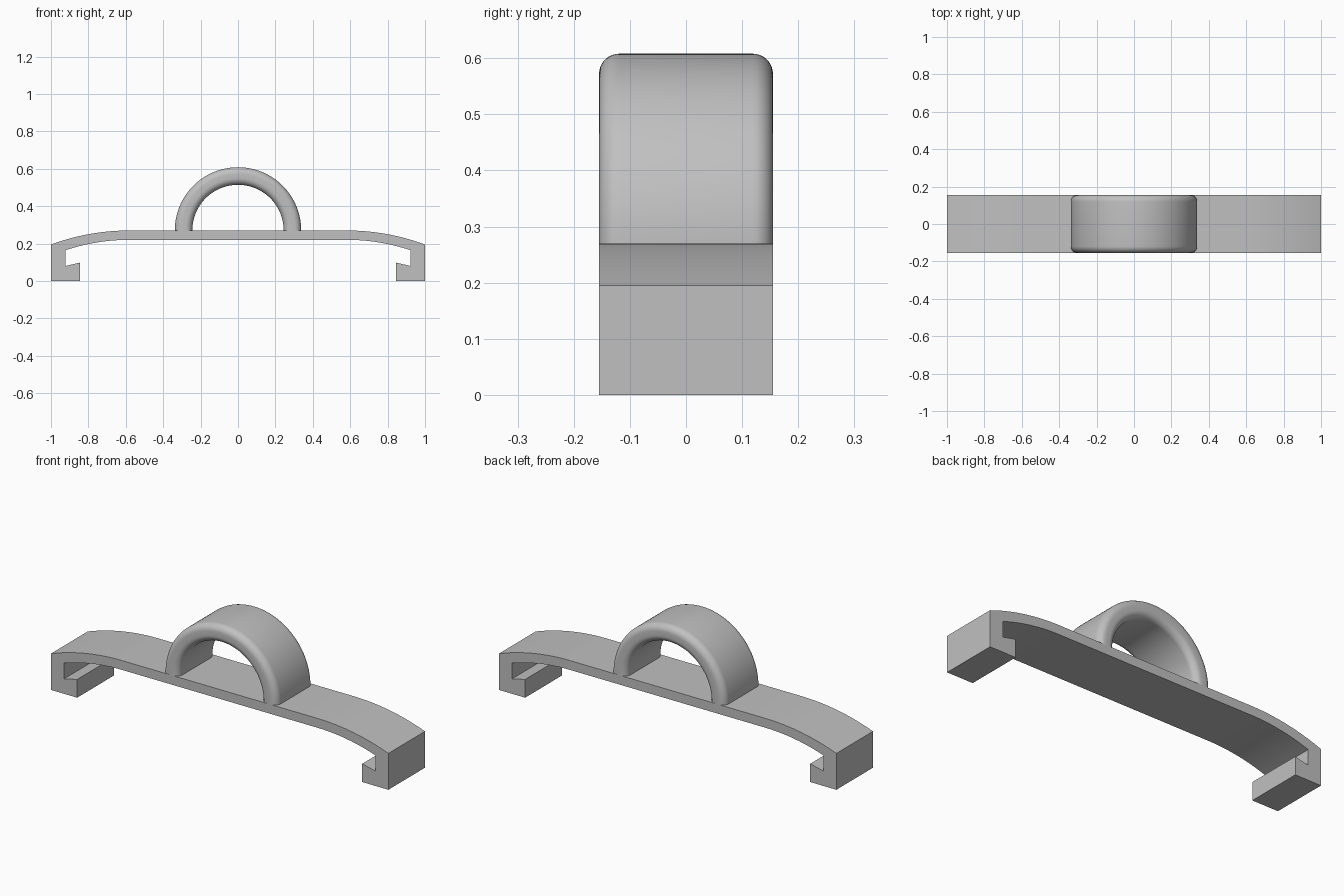
import bpy, bmesh
from math import sin, cos, pi, sqrt, radians
from mathutils import Vector, Matrix

cube = bpy.data.objects.get("Cube")
if cube:
    bpy.data.objects.remove(cube, do_unlink=True)

HALF_DEPTH = 0.155
DECK_Z = 0.27

grey = bpy.data.materials.new("light grey")
grey.use_nodes = True
colour = (0.53, 0.53, 0.53, 1)
grey.diffuse_color = colour
grey.node_tree.nodes["Principled BSDF"].inputs["Base Color"].default_value = colour


def make_object(name, bm, angle):
    bmesh.ops.recalc_face_normals(bm, faces=bm.faces)
    mesh = bpy.data.meshes.new(name)
    bm.to_mesh(mesh)
    bm.free()
    mesh.materials.append(grey)
    obj = bpy.data.objects.new(name, mesh)
    bpy.context.collection.objects.link(obj)
    bpy.ops.object.select_all(action='DESELECT')
    obj.select_set(True)
    bpy.context.view_layer.objects.active = obj
    bpy.ops.object.shade_smooth_by_angle(angle=radians(angle))
    return obj


def drooping_arc(x0, x1, z, drop, steps=12):
    """Arc that leaves level at x0 and has fallen by drop at x1."""
    run = x1 - x0
    r = (run * run + drop * drop) / (2 * drop)
    xs = [run * i / steps for i in range(steps + 1)]
    return [(x0 + x, z - r + sqrt(r * r - x * x)) for x in xs]


# Strap with a hooked clip at each end: half profile, mirrored and extruded
top = drooping_arc(0.58, 1.0, DECK_Z, 0.075)
hook = [(1.0, 0), (0.845, 0), (0.845, 0.098), (0.923, 0.08)]
under = drooping_arc(0.58, 0.923, 0.22, 0.056)[::-1]
half = top + hook + under
outline = half + [(-x, z) for x, z in reversed(half)]
bm = bmesh.new()
front = bm.faces.new([bm.verts.new((x, -HALF_DEPTH, z)) for x, z in outline])
back = bmesh.ops.extrude_face_region(bm, geom=[front], use_keep_orig=True)
bmesh.ops.translate(bm, vec=(0, 2 * HALF_DEPTH, 0),
                    verts=[g for g in back["geom"] if isinstance(g, bmesh.types.BMVert)])
make_object("strap_with_clips", bm, 20)

# Arched loop: rounded rectangle section swept through a half turn
INNER, OUTER, FILLET, SEGS = 0.244, 0.338, 0.036, 8
mid, half_t = (INNER + OUTER) / 2, (OUTER - INNER) / 2
section = []
for quarter, (sx, sy) in enumerate([(1, 1), (-1, 1), (-1, -1), (1, -1)]):
    for i in range(SEGS + 1):
        a = (quarter + i / SEGS) * pi / 2
        section.append((mid + sx * (half_t - FILLET) + FILLET * cos(a),
                        sy * (HALF_DEPTH - FILLET) + FILLET * sin(a)))
bm = bmesh.new()
start = bm.faces.new([bm.verts.new((x, y, DECK_Z)) for x, y in section])
bmesh.ops.spin(bm, geom=[start] + start.edges[:] + start.verts[:],
               cent=(0, 0, DECK_Z), axis=(0, -1, 0), angle=pi, steps=64,
               use_duplicate=False)
make_object("arched_loop", bm, 40)
